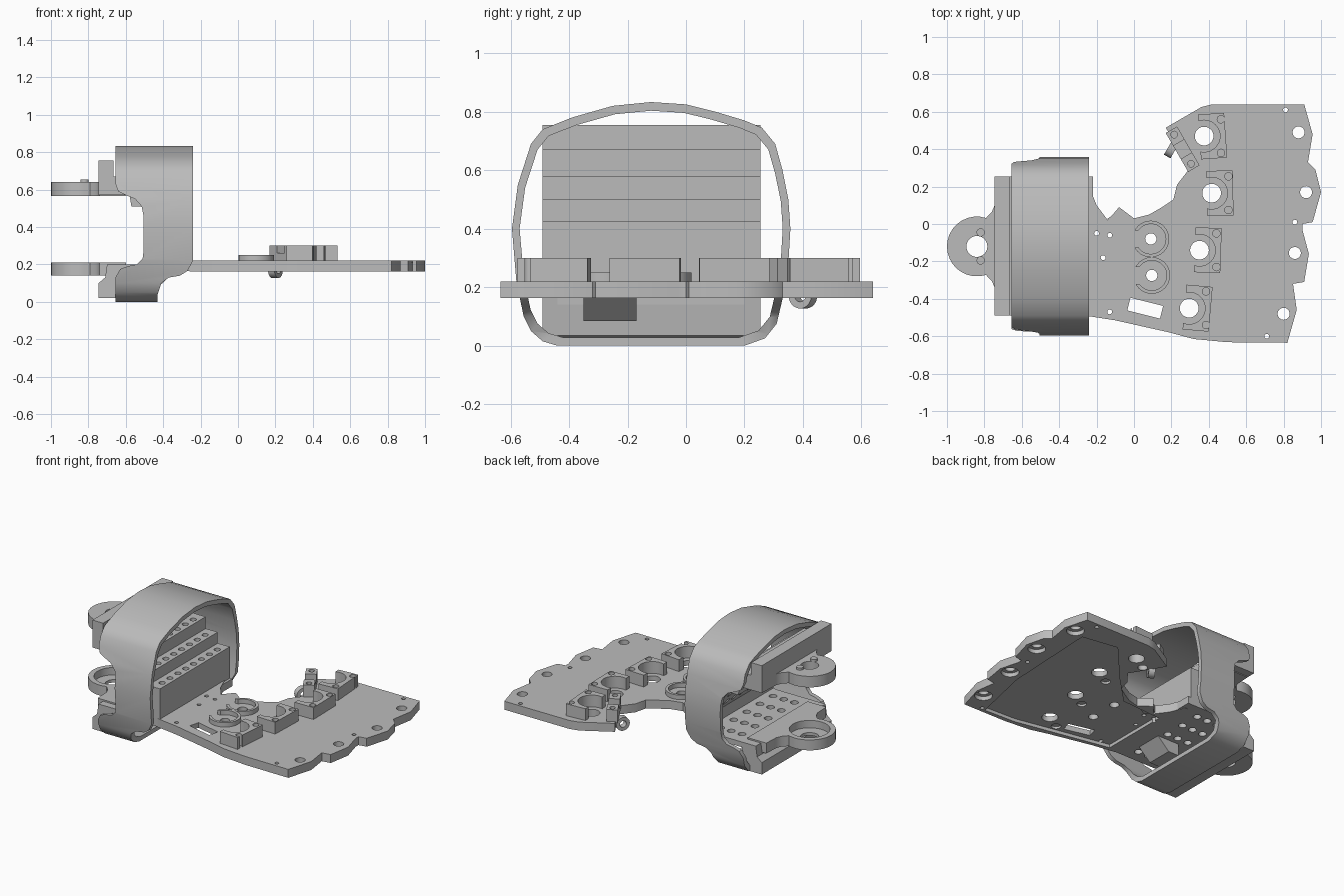
import bpy, bmesh, math
from mathutils import Matrix, Vector

default_cube = bpy.data.objects.get("Cube")
if default_cube:
    bpy.data.objects.remove(default_cube)

GREY = (0.5, 0.5, 0.5, 1)
grey = bpy.data.materials.new("matte grey")
grey.use_nodes = True
grey.diffuse_color = GREY
grey.node_tree.nodes["Principled BSDF"].inputs["Base Color"].default_value = GREY
parts = []


def finish(name, bm, keep=True):
    """Turn a bmesh into a linked object."""
    bmesh.ops.recalc_face_normals(bm, faces=bm.faces)
    mesh = bpy.data.meshes.new(name)
    bm.to_mesh(mesh)
    bm.free()
    mesh.materials.append(grey)
    obj = bpy.data.objects.new(name, mesh)
    bpy.context.collection.objects.link(obj)
    if keep:
        parts.append(obj)
    else:
        obj.hide_render = True
    return obj


def prism(name, points, axis, low, high, keep=True):
    """Extrude a flat outline along the given axis."""
    place = {"x": lambda a, b, h: (h, a, b),
             "y": lambda a, b, h: (a, h, b),
             "z": lambda a, b, h: (a, b, h)}[axis]
    bm = bmesh.new()
    face = bm.faces.new([bm.verts.new(place(a, b, low)) for a, b in points])
    moved = bmesh.ops.extrude_face_region(bm, geom=[face])["geom"]
    shift = Vector(place(0, 0, high - low))
    for vert in moved:
        if isinstance(vert, bmesh.types.BMVert):
            vert.co += shift
    return finish(name, bm, keep)


def cylinders(name, spots, radius, low, high, keep=False, sides=32):
    """Several upright cylinders in one mesh."""
    bm = bmesh.new()
    for x, y in spots:
        bmesh.ops.create_cone(bm, cap_ends=True, segments=sides, radius1=radius,
                              radius2=radius, depth=high - low,
                              matrix=Matrix.Translation((x, y, (low + high) / 2)))
    return finish(name, bm, keep)


def box(name, centre, size, turn=0, keep=True):
    bm = bmesh.new()
    bmesh.ops.create_cube(bm, size=1, matrix=Matrix.Translation(centre)
                          @ Matrix.Rotation(math.radians(turn), 4, "Z")
                          @ Matrix.Diagonal((*size, 1)))
    return finish(name, bm, keep)


def carve(target, *cutters, operation="DIFFERENCE"):
    """Apply booleans and remove the cutters."""
    for cutter in cutters:
        mod = target.modifiers.new("cut", "BOOLEAN")
        mod.operation, mod.solver, mod.object = operation, "EXACT", cutter
    bpy.context.view_layer.update()
    graph = bpy.context.evaluated_depsgraph_get()
    mesh = bpy.data.meshes.new_from_object(target.evaluated_get(graph))
    target.modifiers.clear()
    target.data = mesh
    for cutter in cutters:
        bpy.data.objects.remove(cutter)


# Wrist band: arched loop, trimmed by a side silhouette
loop = [(-.44, 0), (.2, 0), (.27, .025), (.31, .075), (.33, .16), (.35, .28), (.357, .4),
        (.35, .5), (.33, .6), (.305, .69), (.26, .745), (.2, .77), (.1, .8), (0, .825),
        (-.12, .833), (-.25, .82), (-.39, .78), (-.49, .74), (-.53, .69), (-.575, .55),
        (-.595, .4), (-.58, .22), (-.555, .1), (-.53, .05), (-.49, .015)]
band = prism("wrist_band", loop, "x", -.655, -.24)
inner = [(-.12 + (y + .12) * .945, .41 + (z - .41) * .93) for y, z in loop]
carve(band, prism("band_hollow", inner, "x", -1, 0, False))
side = [(-.7, .9), (-.2, .9), (-.24, .22), (-.27, .165), (-.31, .14), (-.37, .13),
        (-.41, .1), (-.43, .04), (-.43, -.1), (-.7, -.1), (-.655, .13), (-.63, .175),
        (-.59, .19), (-.54, .2), (-.51, .23), (-.505, .27), (-.505, .46), (-.515, .51),
        (-.55, .55), (-.6, .57), (-.64, .59), (-.655, .63)]
carve(band, prism("band_trim", side, "y", -1, 1, False), operation="INTERSECT")

# Stepped guide wall inside the band, pierced on each tread, with a rear bar on top
REAR, FRONT = .255, -.49
wall = prism("stepped_wall", [
    (-.24, .2), (-.24, .425), (-.33, .425), (-.33, .5), (-.42, .5), (-.42, .58),
    (-.54, .58), (-.54, .67), (-.665, .67), (-.665, .755), (-.745, .755), (-.745, .57),
    (-.58, .57), (-.57, .51), (-.5, .51), (-.31, .28), (-.31, .2)], "y", FRONT, REAR)
tread_holes = [(x, FRONT + .08 + i * .084) for x in (-.28, -.37, -.46) for i in range(8)]
carve(wall, cylinders("tread_holes", tread_holes, .02, .23, .9, sides=16))

# Flat floor under the wall, ending in a deep rear block
floor = prism("band_floor", [
    (-.22, .215), (-.22, .165), (-.6, .165), (-.615, .035), (-.65, .02), (-.745, .02),
    (-.745, .1), (-.71, .13), (-.7, .2), (-.34, .2)], "y", FRONT, REAR)
floor_holes = [(x, FRONT + .09 + i * .14) for x in (-.37, -.45, -.53) for i in range(5)]
carve(floor, cylinders("floor_holes", floor_holes, .025, -.1, .4, sides=16))
prism("floor_clip", [(-.33, .17), (-.42, .085), (-.5, .085), (-.5, .17)], "y", -.35, -.17)

# Round hinge flanges, upper and lower, with filleted necks
HUB = (-.84, -.12)
arc = [(HUB[0] + .16 * math.cos(math.radians(a)), HUB[1] + .16 * math.sin(math.radians(a)))
       for a in range(72, 289, 12)]
flange_outline = [(-.6, .2), (-.74, .2), (-.745, .1), (-.76, .065), (-.78, .045)] + arc \
    + [(-.78, -.285), (-.76, -.305), (-.745, -.34), (-.74, -.44), (-.6, -.44)]
screws = [(-.82, -.045), (-.82, -.195)]
for name, low, high in (("upper_flange", .565, .64), ("lower_flange", .14, .21)):
    flange = prism(name, flange_outline, "z", low, high)
    cutters = [cylinders("hub_hole", [HUB], .056, -1, 2)]
    if name == "lower_flange":
        cutters.append(cylinders("cup", [HUB], .125, low + .02, 1))
    else:
        cutters.append(cylinders("screw_holes", screws, .02, low - 1, high - .02))
    carve(flange, *cutters)
cylinders("flange_pins", screws, .022, .62, .655, True, 16)

# Palm plate with scalloped finger edge and a shallow recess underneath
palm = prism("palm_plate", [
    (-.26, -.49), (-.1, -.515), (.19, -.58), (.32, -.615), (.5, -.632), (.82, -.635),
    (.87, -.46), (.85, -.32), (.91, -.31), (.935, -.16), (.9, -.03), (.9, 0), (.955, .01),
    (1, .17), (.97, .29), (.93, .33), (.955, .48), (.91, .64), (.42, .64), (.36, .625),
    (.17, .515), (.3, .3), (.23, .21), (.21, .13), (.15, .09), (.08, .05), (0, .03),
    (-.08, .09), (-.14, .02), (-.2, .1), (-.24, .2), (-.26, .2)], "z", .163, .22)
fingers = [(.375, .47), (.415, .165), (.35, -.14), (.295, -.45)]
tips = [(.88, .49), (.92, .17), (.86, -.155), (.8, -.48)]
pads = [(.09, -.08), (.095, -.275)]
pins = [(-.2, -.05), (-.165, -.18), (-.13, -.06), (-.13, -.47), (.86, .01), (.81, .61), (.71, -.6)]
recess = [(-.2, -.47), (.2, -.55), (.45, -.6), (.68, -.61), (.77, -.2), (.8, .46),
          (.55, .5), (.3, .22), (.1, .02), (-.2, 0)]
carve(palm,
      prism("underside_recess", recess, "z", .1, .185, False),
      cylinders("finger_holes", fingers, .05, 0, 1),
      cylinders("tip_holes", tips, .032, 0, 1),
      cylinders("tip_counterbores", tips, .055, 0, .19),
      cylinders("finger_counterbores", [(x - .1, y - .06) for x, y in fingers], .03, 0, .2),
      cylinders("pad_holes", pads, .03, 0, 1),
      cylinders("pin_holes", pins, .013, 0, 1, sides=12),
      box("strap_slot", (.06, -.45, .2), (.18, .07, .3), -14, False))

# Finger saddles: blocks with a round socket open toward the wrist
for i, (x, y) in enumerate(fingers):
    saddle = box(f"finger_saddle_{i + 1}", (x + .045, y, .259), (.14, .24, .082), 4 - i * 3)
    carve(saddle, cylinders("socket", [(x, y)], .085, 0, 1),
          cylinders("bolt_holes", [(x + .09, y - .09), (x + .09, y + .09)], .02, 0, 1, sides=16))

# Twin raised rings on the palm
for i, spot in enumerate(pads):
    ring = cylinders(f"pad_ring_{i + 1}", [spot], .098, .21, .25, True)
    carve(ring, cylinders("ring_hollow", [spot], .08, .1, 1),
          box("ring_gap", (spot[0] - .1, spot[1], .25), (.1, .09, .2), 0, False))

# Thumb-side bracket with an eyelet hanging below
bracket = box("side_bracket", (.26, .4, .255), (.07, .24, .09), 30)
carve(bracket, cylinders("bracket_holes", [(.215, .478), (.305, .322)], .018, 0, 1, sides=16),
      box("bracket_notch", (.26, .4, .29), (.1, .08, .06), 30, False))
bm = bmesh.new()
bmesh.ops.create_cone(bm, cap_ends=True, segments=32, radius1=.045, radius2=.045, depth=.04)
eyelet = finish("eyelet", bm)
carve(eyelet, cylinders("eyelet_hole", [(0, 0)], .022, -.1, .1))
eyelet.data.transform(Matrix.Translation((.2, .4, .172)) @ Matrix.Rotation(math.radians(-30), 4, "Z")
                      @ Matrix.Rotation(math.pi / 2, 4, "Y"))

# Small hook by the palm's inner edge
box("cord_hook", (-.09, .02, .195), (.08, .07, .05), 32)

# Smooth shading that keeps edges crisp
bpy.ops.object.select_all(action="DESELECT")
for obj in parts:
    obj.select_set(True)
bpy.context.view_layer.objects.active = band
bpy.ops.object.shade_smooth_by_angle(angle=math.radians(38))
